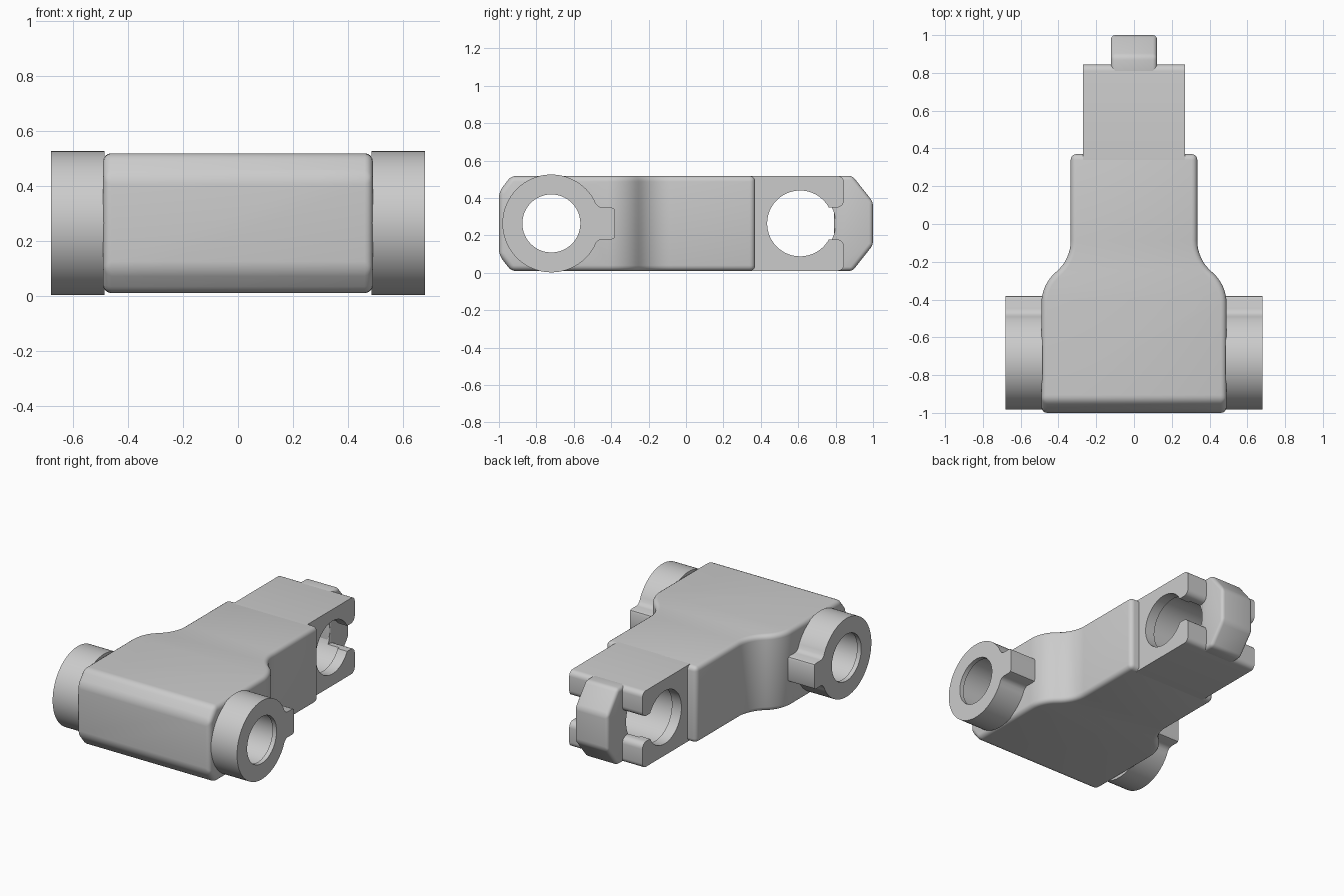
import bpy, bmesh
from math import sin, cos, pi, radians, sqrt

if "Cube" in bpy.data.objects:
    bpy.data.objects.remove(bpy.data.objects["Cube"])

ZC = 0.264          # mid height
ZB, ZT = 0.01, 0.518


def prism(name, pts, axis, lo, hi):
    """Extrude a 2D outline: axis 'x' takes (y, z) points, axis 'z' takes (x, y)."""
    bm = bmesh.new()
    place = (lambda p, t: (t, *p)) if axis == 'x' else (lambda p, t: (*p, t))
    face = bm.faces.new([bm.verts.new(place(p, lo)) for p in pts])
    ext = bmesh.ops.extrude_face_region(bm, geom=[face])
    for v in ext['geom']:
        if isinstance(v, bmesh.types.BMVert):
            v.co['xyz'.index(axis)] = hi
    bmesh.ops.recalc_face_normals(bm, faces=bm.faces)
    me = bpy.data.meshes.new(name)
    bm.to_mesh(me)
    bm.free()
    ob = bpy.data.objects.new(name, me)
    bpy.context.collection.objects.link(ob)
    return ob


def circle(y, r, n=72):
    return [(y + r * cos(2 * pi * (i + .5) / n), ZC + r * sin(2 * pi * (i + .5) / n))
            for i in range(n)]


def apply(ob, mod):
    bpy.context.view_layer.objects.active = ob
    bpy.ops.object.modifier_apply(modifier=mod.name)


def bevel(ob, width, angle=25, segments=4):
    m = ob.modifiers.new("round", 'BEVEL')
    m.width, m.segments = width, segments
    m.limit_method, m.angle_limit = 'ANGLE', radians(angle)
    m.use_clamp_overlap = False
    apply(ob, m)


def cut(ob, pts, lo, hi, op='DIFFERENCE'):
    c = prism("cutter", pts, 'x', lo, hi)
    c.hide_render = True
    m = ob.modifiers.new("cut", 'BOOLEAN')
    m.operation, m.object, m.solver = op, c, 'EXACT'
    apply(ob, m)
    bpy.data.objects.remove(c)


def smooth(ob):
    bpy.ops.object.select_all(action='DESELECT')
    ob.select_set(True)
    bpy.context.view_layer.objects.active = ob
    bpy.ops.object.shade_smooth_by_angle(angle=radians(32))


def bore(ob, y, r, groove_r, groove_x):
    cut(ob, circle(y, r), -1, 1)
    cut(ob, circle(y, groove_r), -groove_x, groove_x)


# Wide body tapering to the shoulders with an S curve of two arcs
R = 0.217
A = radians(50)
half = [(0.49, -1.0)]
half += [(0.49 - R + R * cos(A * i / 8), -0.42 + R * sin(A * i / 8)) for i in range(9)]
yend = -0.42 + 2 * R * sin(A)
half += [(0.335 + R - R * cos(A * i / 8), yend - R * sin(A * i / 8)) for i in range(7, -1, -1)]
half += [(0.335, 0.37)]
body = prism("main_body", half + [(-x, y) for x, y in reversed(half)], 'z', ZB, ZT)
# chamfered front edge
c = 0.085
cut(body, [(-1, ZB + c), (-1, ZT - c), (-0.935, ZT), (-0.8, ZT + .1), (1, ZT + .1),
           (1, ZB - .1), (-0.8, ZB - .1), (-0.935, ZB)], -1, 1, 'INTERSECT')
bevel(body, 0.03)
bore(body, -0.72, 0.155, 0.168, 0.65)
smooth(body)

# Neck with a bored socket
y1, r = 0.845, 0.035
end = [(y1 - r + r * sin(pi / 2 * i / 5), ZT - r + r * cos(pi / 2 * i / 5)) for i in range(6)]
end = [(0.335, ZT)] + end
neck = prism("socket_neck", end + [(y, 2 * ZC - z) for y, z in reversed(end)], 'x', -0.27, 0.27)
bore(neck, 0.61, 0.176, 0.19, 0.2)
# open slots on both sides of the centre web, flared at the mouth
q = 0.04
slot = [(0.62, 0.085), (0.79, 0.085)]
slot += [(0.805 + q * sin(pi / 2 * i / 5), 0.085 + q * (1 - cos(pi / 2 * i / 5))) for i in range(6)]
slot += [(0.9, 0.126)]
slot_pts = [(y, ZC + h) for y, h in slot] + [(y, ZC - h) for y, h in reversed(slot)]
for lo, hi in ((0.118, 0.4), (-0.4, -0.118)):
    cut(neck, slot_pts, lo, hi)
smooth(neck)

# Chamfered nose at the back
tip_half = [(0.79, ZT), (0.89, ZT), (1.0, ZC + 0.115)]
tip = prism("end_nose", tip_half + [(y, 2 * ZC - z) for y, z in reversed(tip_half)],
            'x', -0.122, 0.122)
bevel(tip, 0.022)
smooth(tip)

# Keyed side rings
RO = 0.2615
a0 = radians(29)
ring = [(-0.72 + RO * cos(a0 + (2 * pi - 2 * a0) * i / 64),
         ZC + RO * sin(a0 + (2 * pi - 2 * a0) * i / 64)) for i in range(65)]
key = [(-0.482, 0.105), (-0.468, 0.091), (-0.45, 0.085), (-0.397, 0.085), (-0.385, 0.08), (-0.38, 0.068)]
ring += [(y, ZC - h) for y, h in key] + [(y, ZC + h) for y, h in reversed(key)]
for side, lo, hi in (("right", 0.485, 0.68), ("left", -0.68, -0.485)):
    ob = prism(side + "_ring", ring, 'x', lo, hi)
    bore(ob, -0.72, 0.155, 0.168, 0.65)
    smooth(ob)
